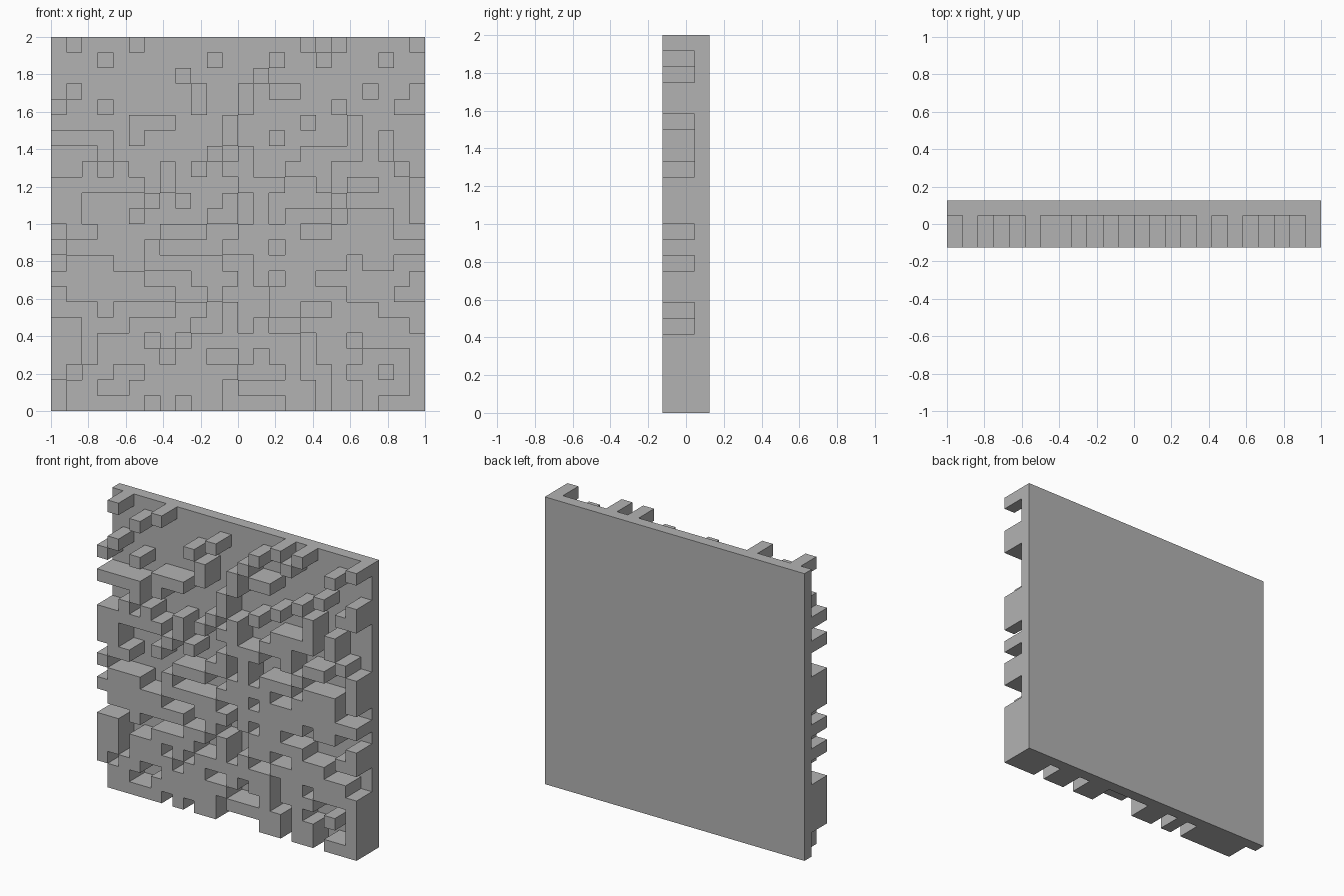
import bpy, bmesh, random

if "Cube" in bpy.data.objects:
    bpy.data.objects.remove(bpy.data.objects["Cube"])

N = 24                                   # cells per side
S = 2 / N
FRONT, PLATE, BACK = -0.125, 0.045, 0.125

# Single raised studs: (column, row), row 0 at the top
STUDS = [(1, 0), (5, 0), (16, 0), (18, 0), (23, 0), (3, 1), (10, 1), (14, 1),
         (17, 1), (21, 1), (8, 2), (13, 2), (1, 3), (20, 3), (23, 3), (0, 4),
         (3, 4), (18, 4), (16, 5), (5, 6), (14, 6), (3, 7), (10, 7), (12, 7),
         (17, 8), (19, 9), (0, 13), (23, 13), (0, 15), (7, 23)]

# Longer raised bars: (column, row, width, height)
BARS = [(9, 3, 1, 2), (12, 3, 1, 2), (14, 3, 2, 1), (22, 4, 2, 1),
        (5, 5, 3, 1), (11, 5, 1, 2), (19, 5, 1, 3), (16, 7, 3, 1),
        (0, 6, 4, 1), (21, 6, 1, 2), (0, 9, 2, 3), (23, 9, 1, 3),
        (23, 15, 1, 2), (0, 18, 1, 4), (23, 19, 1, 5), (1, 23, 5, 1),
        (9, 23, 2, 1), (15, 23, 2, 1), (18, 23, 2, 1), (21, 23, 2, 1)]

raised = set(STUDS)
for c, r, w, h in BARS:
    raised |= {(c + i, r + j) for i in range(w) for j in range(h)}

# Irregular relief of the lower field, denser towards the bottom
random.seed(7)
for r in range(8, N - 1):
    density = min(0.6, 0.3 + 0.04 * (r - 8))
    for c in range(1, N - 1):
        if random.random() < density:
            raised.add((c, r))


def depth(c, r):
    """Front surface y of a cell; outside the panel it is the back plane."""
    if not (0 <= r < N and 0 <= c < N):
        return BACK
    return FRONT if (c, r) in raised else PLATE


bm = bmesh.new()


def quad(*pts):
    bm.faces.new([bm.verts.new(p) for p in pts])


# Cell fronts and the step walls down to lower neighbours
for r in range(N):
    for c in range(N):
        y = depth(c, r)
        x0, x1 = -1 + c * S, -1 + (c + 1) * S
        z0, z1 = 2 - (r + 1) * S, 2 - r * S
        ring = [(x0, z0), (x1, z0), (x1, z1), (x0, z1)]
        quad(*[(x, y, z) for x, z in ring])
        for i, (dc, dr) in enumerate([(0, 1), (1, 0), (0, -1), (-1, 0)]):
            low = depth(c + dc, r + dr)
            if low > y:
                (ax, az), (bx, bz) = ring[i], ring[(i + 1) % 4]
                quad((ax, y, az), (ax, low, az), (bx, low, bz), (bx, y, bz))

# Flat back
quad((1, BACK, 0), (-1, BACK, 0), (-1, BACK, 2), (1, BACK, 2))
bmesh.ops.remove_doubles(bm, verts=bm.verts, dist=0.0005)

mesh = bpy.data.meshes.new("relief_panel")
bm.to_mesh(mesh)
bm.free()
panel = bpy.data.objects.new("relief_panel", mesh)
bpy.context.collection.objects.link(panel)

grey = bpy.data.materials.new("plain grey")
grey.diffuse_color = (0.45, 0.45, 0.45, 1)
grey.use_nodes = True
grey.node_tree.nodes["Principled BSDF"].inputs["Base Color"].default_value = grey.diffuse_color
mesh.materials.append(grey)
